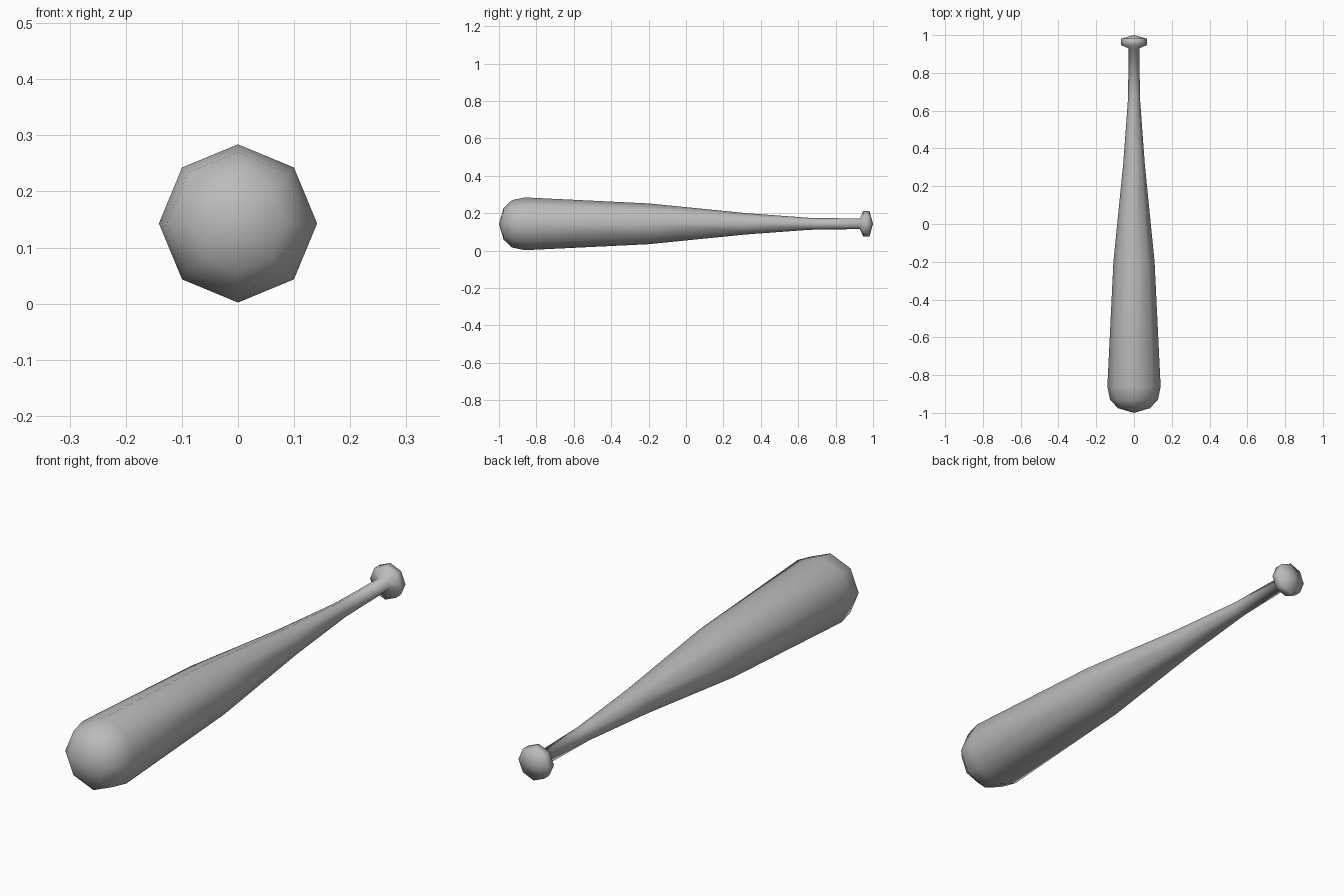
import bpy, bmesh
from math import cos, sin, tau

cube = bpy.data.objects.get("Cube")
if cube:
    bpy.data.objects.remove(cube)

SIDES = 8
AXIS_Z = 0.143

grey = bpy.data.materials.new("plain grey")
grey.use_nodes = True
colour = (0.5, 0.5, 0.5, 1)
grey.diffuse_color = colour
grey.node_tree.nodes["Principled BSDF"].inputs["Base Color"].default_value = colour

# Profile along y: (y, radius), from barrel tip to knob end
profile = [
    (-1.0, 0), (-0.975, 0.085), (-0.93, 0.127), (-0.86, 0.141),   # rounded tip
    (-0.2, 0.109), (0.32, 0.057), (0.66, 0.032), (0.93, 0.028),   # barrel and handle
    (0.947, 0.068), (0.981, 0.068), (1.0, 0),                     # knob
]


def lathe(name, points):
    """Turn a profile around the y axis; zero radius closes to a point."""
    bm = bmesh.new()
    rings = []
    for y, r in points:
        count = SIDES if r else 1
        rings.append([bm.verts.new((r * sin(tau * i / SIDES), y,
                                    AXIS_Z + r * cos(tau * i / SIDES)))
                      for i in range(count)])
    for a, b in zip(rings, rings[1:]):
        for i in range(SIDES):
            j = (i + 1) % SIDES
            corners = [a[i % len(a)], a[j % len(a)], b[j % len(b)], b[i % len(b)]]
            bm.faces.new(list(dict.fromkeys(corners)))
    bmesh.ops.recalc_face_normals(bm, faces=bm.faces)
    for face in bm.faces:
        face.smooth = True
    mesh = bpy.data.meshes.new(name)
    bm.to_mesh(mesh)
    bm.free()
    mesh.materials.append(grey)
    obj = bpy.data.objects.new(name, mesh)
    bpy.context.collection.objects.link(obj)
    return obj


lathe("bat", profile)
